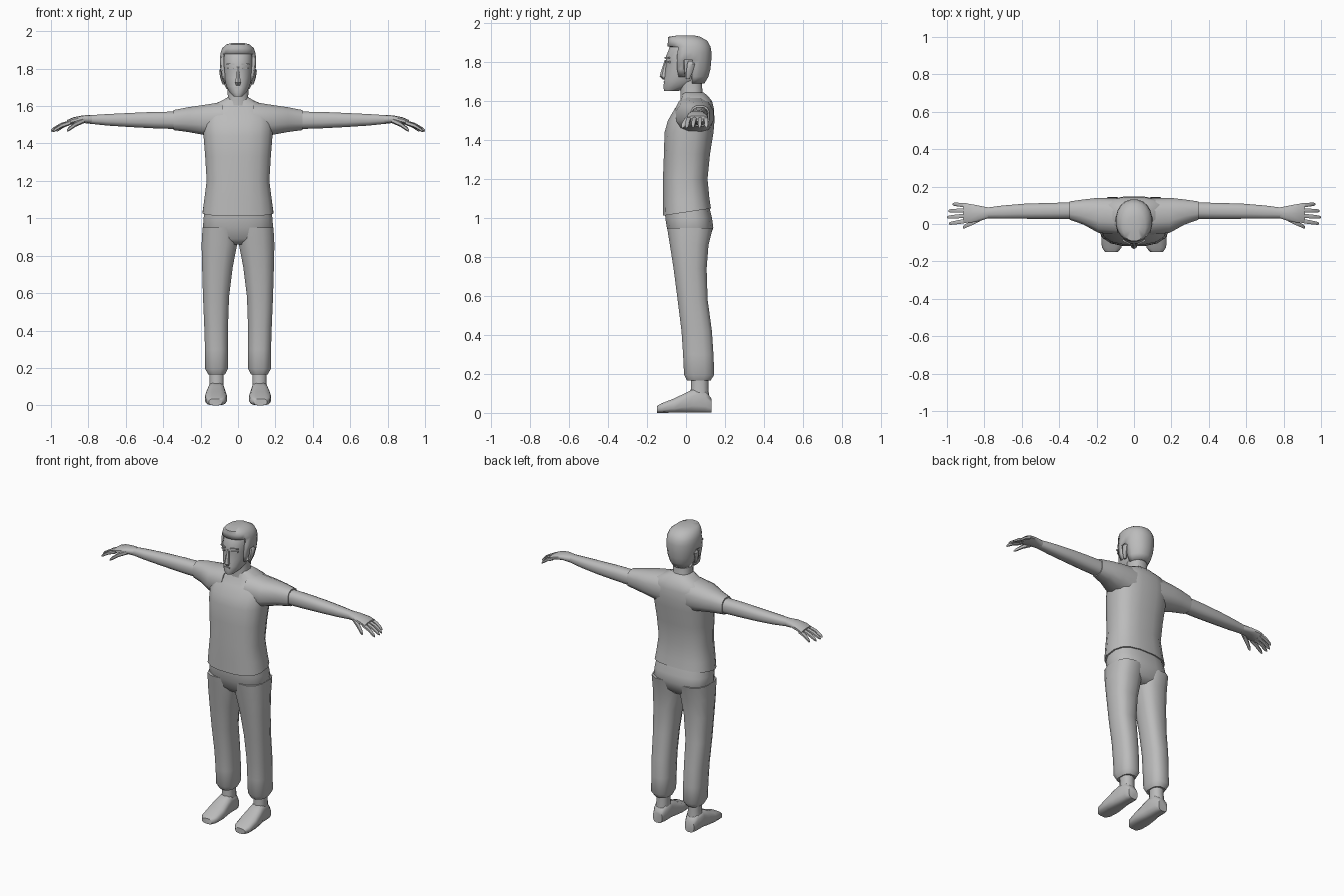
import bpy, bmesh, math
from mathutils import Vector

if "Cube" in bpy.data.objects:
    bpy.data.objects.remove(bpy.data.objects["Cube"])

grey = bpy.data.materials.new("plain grey")
grey.use_nodes = True
GREY = (0.5, 0.5, 0.5, 1)
grey.diffuse_color = GREY
grey.node_tree.nodes["Principled BSDF"].inputs["Base Color"].default_value = GREY


def finish(name, bm, angle=50):
    bmesh.ops.recalc_face_normals(bm, faces=bm.faces)
    mesh = bpy.data.meshes.new(name)
    bm.to_mesh(mesh)
    bm.free()
    mesh.materials.append(grey)
    ob = bpy.data.objects.new(name, mesh)
    bpy.context.collection.objects.link(ob)
    bpy.ops.object.select_all(action="DESELECT")
    ob.select_set(True)
    bpy.context.view_layer.objects.active = ob
    bpy.ops.object.shade_smooth_by_angle(angle=math.radians(angle))
    return ob


def loft(rings, axis="z", n=12, power=0.8, caps=True):
    """Skin rings (t, a0, a1, b0, b1): place on the axis, then extents on the other two axes."""
    bm = bmesh.new()
    loops = []
    for t, a0, a1, b0, b1 in rings:
        loop = []
        for i in range(n):
            ang = math.tau * (i + 0.5) / n
            c, s = math.cos(ang), math.sin(ang)
            a = (a0 + a1) / 2 + (a1 - a0) / 2 * math.copysign(abs(c) ** power, c)
            b = (b0 + b1) / 2 + (b1 - b0) / 2 * math.copysign(abs(s) ** power, s)
            co = {"x": (t, a, b), "y": (a, t, b), "z": (a, b, t)}[axis]
            loop.append(bm.verts.new(co))
        loops.append(loop)
    for lo, hi in zip(loops, loops[1:]):
        for i in range(n):
            j = (i + 1) % n
            bm.faces.new((lo[i], lo[j], hi[j], hi[i]))
    if caps:
        bm.faces.new(loops[0])
        bm.faces.new(loops[-1])
    return bm


def centred(rows):
    return [(z, -w, w, front, back) for z, w, front, back in rows]


def pair(name, build, angle=50):
    """Build a part on the left and its mirror on the right."""
    for side, s in (("left", 1), ("right", -1)):
        bm = build()
        for v in bm.verts:
            v.co.x *= s
        finish(f"{side}_{name}", bm, angle)


# Shirt body with a hem that dips at the front
shirt = loft(centred([
    (1.03, .192, -.12, .13), (1.10, .183, -.12, .122), (1.2, .17, -.12, .112),
    (1.33, .178, -.115, .125), (1.44, .187, -.112, .143), (1.5, .19, -.095, .148),
    (1.56, .185, -.06, .145), (1.6, .155, -.03, .135), (1.63, .085, -.025, .11),
    (1.645, .06, -.02, .09)]), n=16, power=.75)
for v in shirt.verts:
    if v.co.z < 1.05:
        v.co.z += 0.15 * v.co.y
finish("shirt_body", shirt)

# Sleeves, bare arms and palms
pair("sleeve", lambda: loft([
    (.08, -.06, .14, 1.42, 1.625), (.19, -.05, .143, 1.445, 1.607),
    (.27, -.005, .133, 1.46, 1.595), (.345, .022, .122, 1.47, 1.58)], "x"))
pair("arm", lambda: loft([
    (.3, .027, .117, 1.475, 1.572), (.45, .026, .114, 1.48, 1.57),
    (.58, .027, .11, 1.487, 1.564), (.7, .028, .1, 1.495, 1.558),
    (.79, .03, .088, 1.505, 1.552)], "x"))
pair("palm", lambda: loft([
    (.78, .03, .09, 1.504, 1.553), (.83, .012, .1, 1.51, 1.55),
    (.88, .005, .11, 1.505, 1.54), (.915, .005, .113, 1.495, 1.525)], "x", 10))


def digit(start, end, radius):
    """A tapering finger that bends down past its middle."""
    a, b = Vector(start), Vector(end)
    rings = []
    for f, scale in ((0, 1), (.5, .95), (.9, .75), (1, .35)):
        p = a.lerp(b, f)
        r = radius * scale
        p.z += 0.03 * f * (1 - f)
        rings.append((p.x, p.y - r, p.y + r, p.z - r, p.z + r))
    return loft(rings, "x", 6)


fingers = {"index_finger": (.017, .002, .99, 1.465), "middle_finger": (.045, .036, 1.0, 1.468),
           "ring_finger": (.073, .07, .993, 1.466), "little_finger": (.1, .106, .97, 1.467)}
for name, (y0, y1, tip, z) in fingers.items():
    pair(name, lambda: digit((.895, y0, 1.512), (tip, y1, z), .0125))
pair("thumb", lambda: digit((.82, .03, 1.525), (.915, -.018, 1.468), .015))

# Trousers: hips and tapering legs with gathered hems
finish("trouser_hips", loft(centred([
    (.86, .09, -.055, .09), (.89, .165, -.08, .118), (.95, .19, -.1, .142),
    (1.0, .187, -.108, .135), (1.06, .178, -.11, .12)]), n=16, power=.75))
pair("trouser_leg", lambda: loft([
    (.165, .068, .16, .005, .127), (.195, .053, .177, -.012, .147),
    (.3, .052, .178, -.017, .143), (.42, .052, .182, -.025, .135),
    (.58, .046, .189, -.045, .113), (.74, .026, .194, -.066, .108),
    (.86, .002, .197, -.085, .118), (.95, 0, .192, -.1, .14)], power=.75))

# Ankles and shoes
pair("ankle", lambda: loft([
    (.06, .075, .158, .02, .12), (.13, .075, .153, .025, .115),
    (.2, .075, .155, .025, .115)], n=10))


def shoe():
    bm = loft([
        (-.15, .085, .155, 0, .035), (-.125, .065, .173, 0, .05),
        (-.06, .058, .177, 0, .075), (.0, .065, .17, 0, .105),
        (.04, .07, .162, 0, .125), (.1, .07, .16, 0, .115),
        (.13, .083, .148, 0, .075)], "y", 12, .65)
    return bm


pair("shoe", shoe)

# Neck and head
finish("neck", loft(centred([
    (1.6, .068, -.03, .1), (1.65, .056, -.03, .085), (1.75, .06, -.04, .085)])))
finish("head", loft(centred([
    (1.652, .025, -.112, -.04), (1.672, .045, -.118, .02), (1.705, .063, -.113, .075),
    (1.75, .075, -.108, .1), (1.8, .08, -.103, .11), (1.825, .081, -.107, .112),
    (1.86, .081, -.092, .112), (1.9, .075, -.08, .1), (1.925, .05, -.05, .07)]),
    n=16, power=.9), 40)

# Nose, a wedge widening downwards
finish("nose", loft(centred([
    (1.71, .012, -.118, -.09), (1.727, .019, -.135, -.09), (1.745, .014, -.131, -.09),
    (1.81, .008, -.11, -.09)]), n=6, power=1), 30)


# Thin eye, brow and mouth plates
def plate(x, y, z, w, d, h, tilt=0):
    bm = bmesh.new()
    bmesh.ops.create_cube(bm, size=1)
    for v in bm.verts:
        v.co = Vector((x + v.co.x * w, y + v.co.y * d + v.co.x * tilt, z + v.co.z * h))
    return bm


pair("eye", lambda: plate(.04, -.093, 1.802, .034, .009, .01, .02))
pair("brow", lambda: plate(.04, -.096, 1.823, .044, .009, .008, .02))
finish("mouth", plate(0, -.112, 1.698, .036, .009, .007))

# Ears
pair("ear", lambda: loft([
    (1.715, .07, .083, .0, .02), (1.75, .07, .096, .0, .035),
    (1.79, .07, .102, .005, .047), (1.805, .07, .092, .01, .04)], n=8), 40)

# Hair: a shell over the skull, open at the face and around the ears
hair = loft(centred([
    (1.69, .062, -.06, .095), (1.725, .079, -.09, .116), (1.765, .09, -.105, .127),
    (1.81, .097, -.108, .131), (1.85, .098, -.104, .132), (1.88, .095, -.096, .127),
    (1.91, .085, -.094, .11), (1.93, .062, -.092, .075), (1.938, .03, -.04, .04)]),
    n=20, power=.9)
open_faces = []
for f in hair.faces:
    c = f.calc_center_median()
    face_gap = c.z < 1.885 and c.y < -.04
    ear_gap = c.z < 1.8 and .0 < c.y < .035
    sideburn_end = c.z < 1.74 and c.y < .035
    if face_gap or ear_gap or sideburn_end or c.z < 1.695:
        open_faces.append(f)
bmesh.ops.delete(hair, geom=open_faces, context="FACES")
cap = finish("hair", hair)
thick = cap.modifiers.new("thickness", "SOLIDIFY")
thick.thickness = .014
thick.offset = -1
